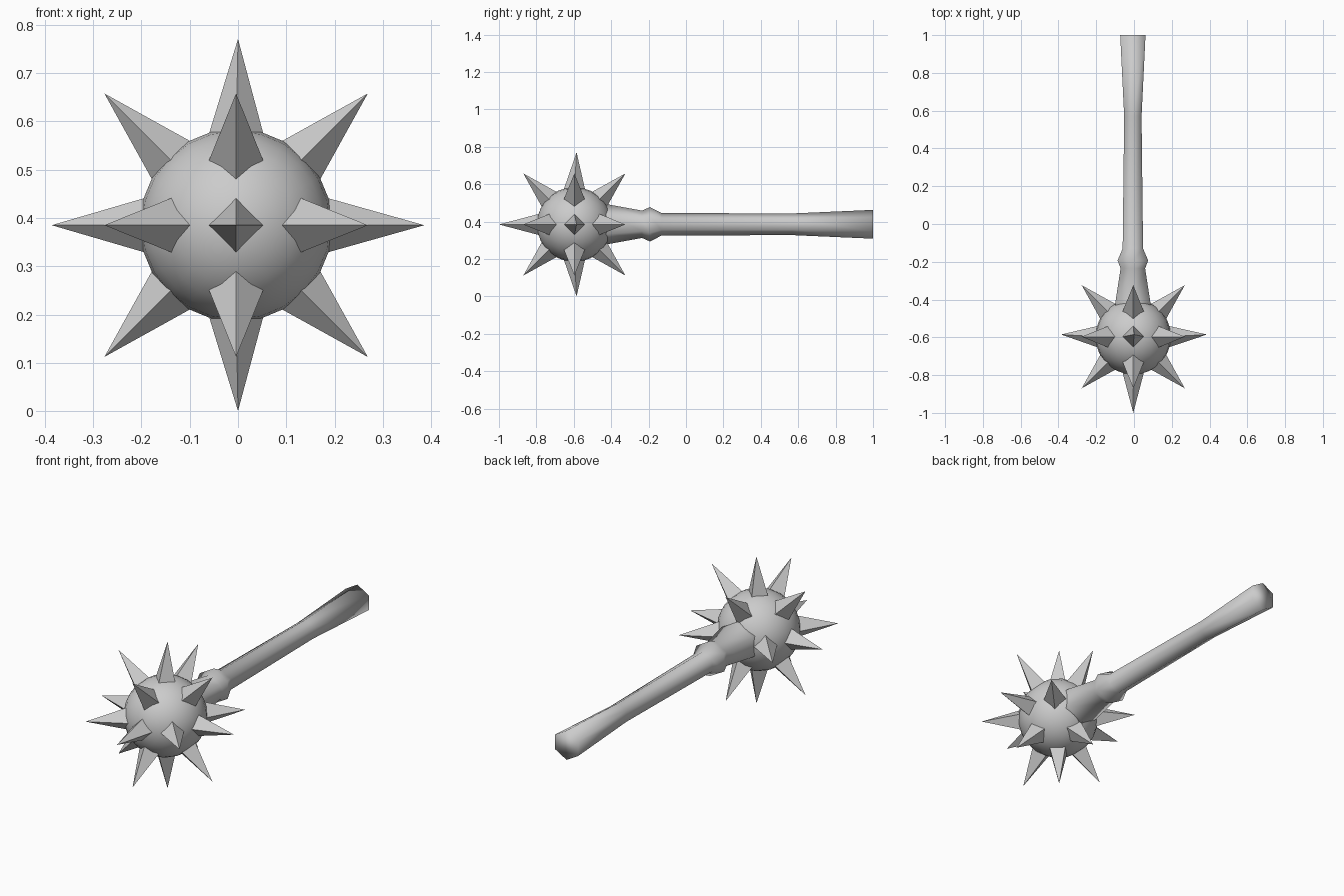
import bpy, bmesh, math
from mathutils import Vector, Matrix

if "Cube" in bpy.data.objects:
    bpy.data.objects.remove(bpy.data.objects["Cube"])

C = Vector((-0.004, -0.597, 0.385))   # centre of the ball
R = 0.2


def make_object(name, bm, smooth):
    bmesh.ops.recalc_face_normals(bm, faces=bm.faces)
    for f in bm.faces:
        f.smooth = smooth
    me = bpy.data.meshes.new(name)
    bm.to_mesh(me)
    bm.free()
    ob = bpy.data.objects.new(name, me)
    bpy.context.collection.objects.link(ob)
    return ob


# Ball, poles along the handle axis
bm = bmesh.new()
bmesh.ops.create_uvsphere(bm, u_segments=24, v_segments=14, radius=R,
                          matrix=Matrix.Translation(C) @ Matrix.Rotation(math.pi / 2, 4, 'X'))
make_object("ball", bm, True)

# Handle: hexagonal rings (y, half width x, half height z), from neck to grip end
rings = [(-0.50, 0.096, 0.110), (-0.41, 0.092, 0.105), (-0.235, 0.065, 0.073),
         (-0.193, 0.081, 0.092), (-0.13, 0.054, 0.060), (0.57, 0.046, 0.058),
         (1.0, 0.067, 0.077)]
bm = bmesh.new()
loops = []
for y, hx, hz in rings:
    loop = []
    for i in range(6):
        a = i * math.pi / 3
        loop.append(bm.verts.new((-0.006 + hx / math.cos(math.pi / 6) * math.sin(a), y,
                                  C.z + 0.001 + hz * math.cos(a))))
    loops.append(loop)
for a, b in zip(loops, loops[1:]):
    for i in range(6):
        j = (i + 1) % 6
        bm.faces.new((a[i], a[j], b[j], b[i]))
bm.faces.new(loops[0])
bm.faces.new(loops[-1])
make_object("handle", bm, True)

# Spikes: four-sided pyramids along every axis and edge diagonal except the handle side
bm = bmesh.new()
for x in (-1, 0, 1):
    for y in (-1, 0, 1):
        for z in (-1, 0, 1):
            d = Vector((x, y, z))
            n = abs(x) + abs(y) + abs(z)
            if n not in (1, 2) or (x, y, z) == (0, 1, 0):
                continue
            d.normalize()
            # One diamond corner points along an unused axis
            u = Vector((0, 0, 1)) if z == 0 else (Vector((1, 0, 0)) if x == 0 else Vector((0, 1, 0)))
            v = d.cross(u)
            length = 0.403 if (x, y, z) == (0, -1, 0) else 0.386
            base = [bm.verts.new(C + d * 0.18 + w * 0.059) for w in (u, v, -u, -v)]
            tip = C + d * length
            if n == 1 and y == 0:
                tip.x += 0.004
                tip.y += 0.012
            tip.z = max(tip.z, 0.0)
            t = bm.verts.new(tip)
            for i in range(4):
                bm.faces.new((base[i], base[(i + 1) % 4], t))
            bm.faces.new(base)
make_object("spikes", bm, False)
